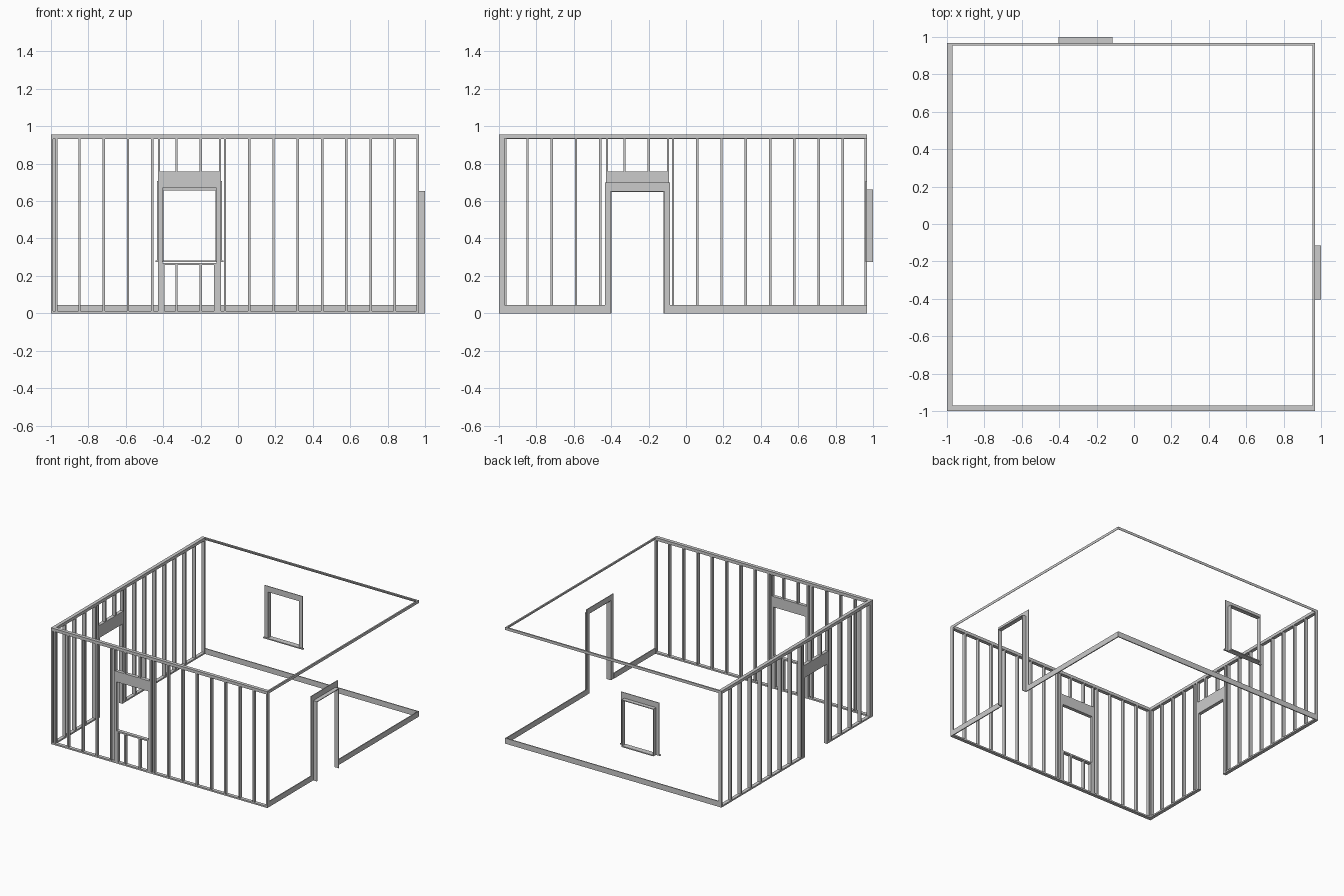
import bpy, bmesh

if "Cube" in bpy.data.objects:
    bpy.data.objects.remove(bpy.data.objects["Cube"])

T = 0.0122      # lumber thickness
D = 0.0288      # stud depth
H = 0.956       # wall height
E = 0.967       # inner finished face of right and back walls
A, B = -0.404, -0.115   # opening limits, same in all walls
STEP = 0.1297   # stud spacing


def boxes(name, items, swap=False):
    """One mesh from boxes (u0,u1,v0,v1,z0,z1); swap exchanges x and y."""
    bm = bmesh.new()
    for u0, u1, v0, v1, z0, z1 in items:
        if swap:
            u0, u1, v0, v1 = v0, v1, u0, u1
        vs = bmesh.ops.create_cube(bm, size=1)["verts"]
        for v in vs:
            v.co.x = (u0 + u1) / 2 + v.co.x * (u1 - u0)
            v.co.y = (v0 + v1) / 2 + v.co.y * (v1 - v0)
            v.co.z = (z0 + z1) / 2 + v.co.z * (z1 - z0)
    me = bpy.data.meshes.new(name)
    bm.to_mesh(me)
    bm.free()
    ob = bpy.data.objects.new(name, me)
    bpy.context.collection.objects.link(ob)
    return ob


def framed_wall(name, start, door, swap):
    def b(u0, u1, z0, z1):
        return (u0, u1, -1, -1 + D, z0, z1)
    top = H - 2 * T
    # plates
    plates = [b(start, E, top, top + T), b(start, E, top + T, H)]
    if door:
        plates += [b(start, A, 0, T), b(B, E, 0, T)]
    else:
        plates += [b(start, E, 0, T)]
    boxes(name + "_plates", plates, swap)
    # full studs, skipping the opening
    studs = [b(start, start + T, T, top), b(E - T, E, T, top)]
    if not door:
        studs.append(b(-0.976, -0.976 + T, T, top))
    centres = [-0.977 + STEP * k for k in range(1, 15)]
    cripples = [c for c in centres if A < c < B]
    studs += [b(c - T / 2, c + T / 2, T, top) for c in centres if not A < c < B]
    # king studs
    studs += [b(A - 2 * T, A - T, T, top), b(B + T, B + 2 * T, T, top)]
    boxes(name + "_studs", studs, swap)
    # trimmers and header
    h0, h1 = (0.655 if door else 0.67), 0.757
    boxes(name + "_trimmers", [b(A - T, A, T, h0), b(B, B + T, T, h0)], swap)
    boxes(name + "_header", [b(A - T, B + T, h0, h1)], swap)
    # cripples, and sill for the window
    short = [b(c - T / 2, c + T / 2, h1, top) for c in cripples]
    if not door:
        s = 0.257
        short += [b(c - T / 2, c + T / 2, T, s)
                  for c in cripples + [A + T / 2, B - T / 2]]
        boxes(name + "_rough_sill", [b(A, B, s, s + T)], swap)
    boxes(name + "_cripples", short, swap)


framed_wall("front_wall", -1, False, False)
framed_wall("left_wall", -1 + D, True, True)

# door and window trim on the right and back walls
J, C = 0.006, 0.006     # jamb and casing thickness
W, HW = 0.029, 0.045    # casing width and head height


def opening_trim(name, z0, z1, swap):
    boxes(name + "_jamb", [(A, A + J, E, 1, z0, z1), (B - J, B, E, 1, z0, z1),
                           (A + J, B - J, E, 1, z1 - J, z1)], swap)
    boxes(name + "_casing", [(A - W, A + J / 2, E - C, E, z0, z1),
                             (B - J / 2, B + W, E - C, E, z0, z1),
                             (A - W, B + W, E - C, E, z1, z1 + HW)], swap)


opening_trim("door", 0, 0.655, True)
opening_trim("window", 0.283, 0.663, False)
boxes("window_sill", [(A - W - 0.008, B + W + 0.008, E - 0.013, E, 0.274, 0.283),
                      (A, B, E, 1, 0.274, 0.283)])

# baseboards
BH, BT = 0.045, 0.008
boxes("right_baseboard", [(-1 + D, A - W, E - BT, E, 0, BH),
                          (B + W, E, E - BT, E, 0, BH)], True)
boxes("back_baseboard", [(-1 + D, E - BT, E - BT, E, 0, BH)])


# crown moulding: wedge profile swept along the wall
def crown(name, swap):
    prof = [(E, H), (E - 0.012, H), (E - 0.012, H - 0.004), (E - 0.003, H - 0.022), (E, H - 0.022)]
    n = len(prof)
    pts = []
    for end in (0, 1):
        for v, z in prof:
            u = v if end else -1 + D
            pts.append((v, u, z) if swap else (u, v, z))
    faces = [tuple(range(n)), tuple(range(2 * n - 1, n - 1, -1))]
    faces += [(i, i + n, (i + 1) % n + n, (i + 1) % n) for i in range(n)]
    me = bpy.data.meshes.new(name)
    me.from_pydata(pts, [], faces)
    bm = bmesh.new()
    bm.from_mesh(me)
    bmesh.ops.recalc_face_normals(bm, faces=bm.faces)
    bm.to_mesh(me)
    bm.free()
    bpy.context.collection.objects.link(bpy.data.objects.new(name, me))


crown("back_crown", False)
crown("right_crown", True)
